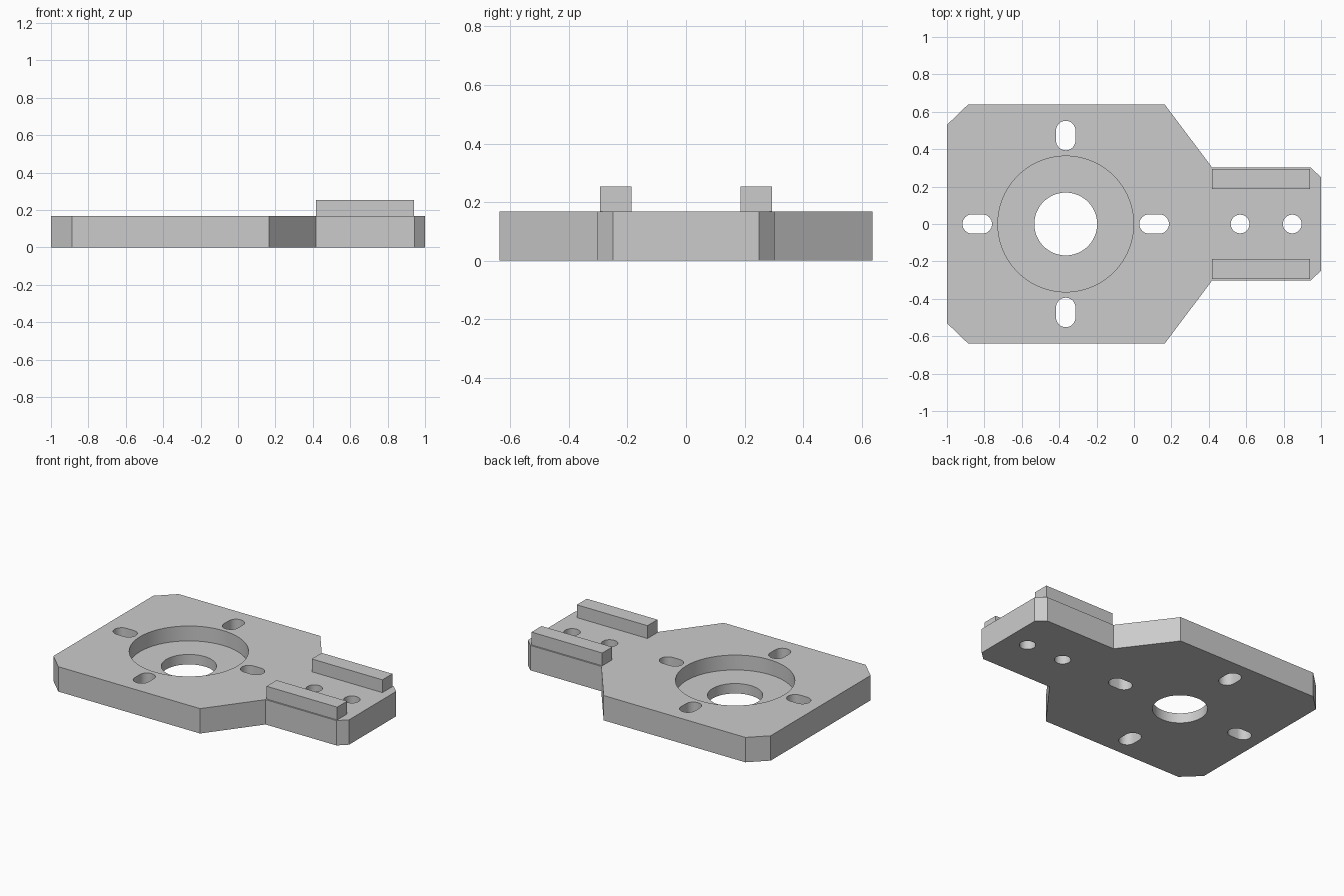
import bpy, bmesh, math

H = 0.167            # plate thickness
CX = -0.365          # centre of the round pocket
POCKET_DEPTH = 0.1

cube = bpy.data.objects.get("Cube")
if cube:
    bpy.data.objects.remove(cube, do_unlink=True)

grey = bpy.data.materials.new("plain grey")
grey.use_nodes = True
colour = (0.6, 0.6, 0.6, 1)
grey.diffuse_color = colour
grey.node_tree.nodes["Principled BSDF"].inputs["Base Color"].default_value = colour


def prism(name, outline, z0, z1):
    """Extrude a closed 2D outline from z0 to z1."""
    bm = bmesh.new()
    face = bm.faces.new([bm.verts.new((x, y, z0)) for x, y in outline])
    grown = bmesh.ops.extrude_face_region(bm, geom=[face])["geom"]
    top = [v for v in grown if isinstance(v, bmesh.types.BMVert)]
    bmesh.ops.translate(bm, verts=top, vec=(0, 0, z1 - z0))
    bmesh.ops.recalc_face_normals(bm, faces=bm.faces)
    mesh = bpy.data.meshes.new(name)
    bm.to_mesh(mesh)
    bm.free()
    mesh.materials.append(grey)
    obj = bpy.data.objects.new(name, mesh)
    bpy.context.collection.objects.link(obj)
    return obj


def slot(cx, cy, r, half=0, angle=0, n=32):
    """Circle, or a round-ended slot when half > 0."""
    pts = []
    for end in (0, 1):
        shift = half if end == 0 else -half
        steps = n // 2 + 1 if half else n // 2
        for i in range(steps):
            a = -math.pi / 2 + end * math.pi + i * 2 * math.pi / n
            x, y = shift + r * math.cos(a), r * math.sin(a)
            pts.append((cx + x * math.cos(angle) - y * math.sin(angle),
                        cy + x * math.sin(angle) + y * math.cos(angle)))
    return pts


# Plate with chamfered corners and a narrow tongue
side = [(1, 0.25), (0.943, 0.303), (0.417, 0.303),
        (0.165, 0.638), (-0.888, 0.638), (-1, 0.53)]
plate = prism("base_plate", side + [(x, -y) for x, y in reversed(side)], 0, H)

# Pocket, bore, four slots and two tongue holes
cutters = [
    prism("pocket_cutter", slot(CX, 0, 0.363, n=96), H - POCKET_DEPTH, H + 0.1),
    prism("bore_cutter", slot(CX, 0, 0.168, n=64), -0.1, H + 0.1),
]
for k in range(4):
    a = k * math.pi / 2
    outline = slot(CX + 0.473 * math.cos(a), 0.473 * math.sin(a), 0.052, 0.027, a)
    cutters.append(prism("slot_cutter", outline, -0.1, H + 0.1))
for x in (0.567, 0.846):
    cutters.append(prism("hole_cutter", slot(x, 0, 0.05), -0.1, H + 0.1))

bpy.context.view_layer.objects.active = plate
for cutter in cutters:
    mod = plate.modifiers.new("cut", 'BOOLEAN')
    mod.operation = 'DIFFERENCE'
    mod.solver = 'EXACT'
    mod.object = cutter
    bpy.ops.object.modifier_apply(modifier=mod.name)
    bpy.data.objects.remove(cutter, do_unlink=True)

# Smooth round walls, sharp rims
bpy.ops.object.select_all(action='DESELECT')
plate.select_set(True)
bpy.ops.object.shade_smooth_by_angle(angle=math.radians(30))

# Guide rails on the tongue
for name, s in (("left_rail", 1), ("right_rail", -1)):
    y0, y1 = s * 0.187, s * 0.293
    prism(name, [(0.417, y0), (0.942, y0), (0.942, y1), (0.417, y1)], H, 0.253)
